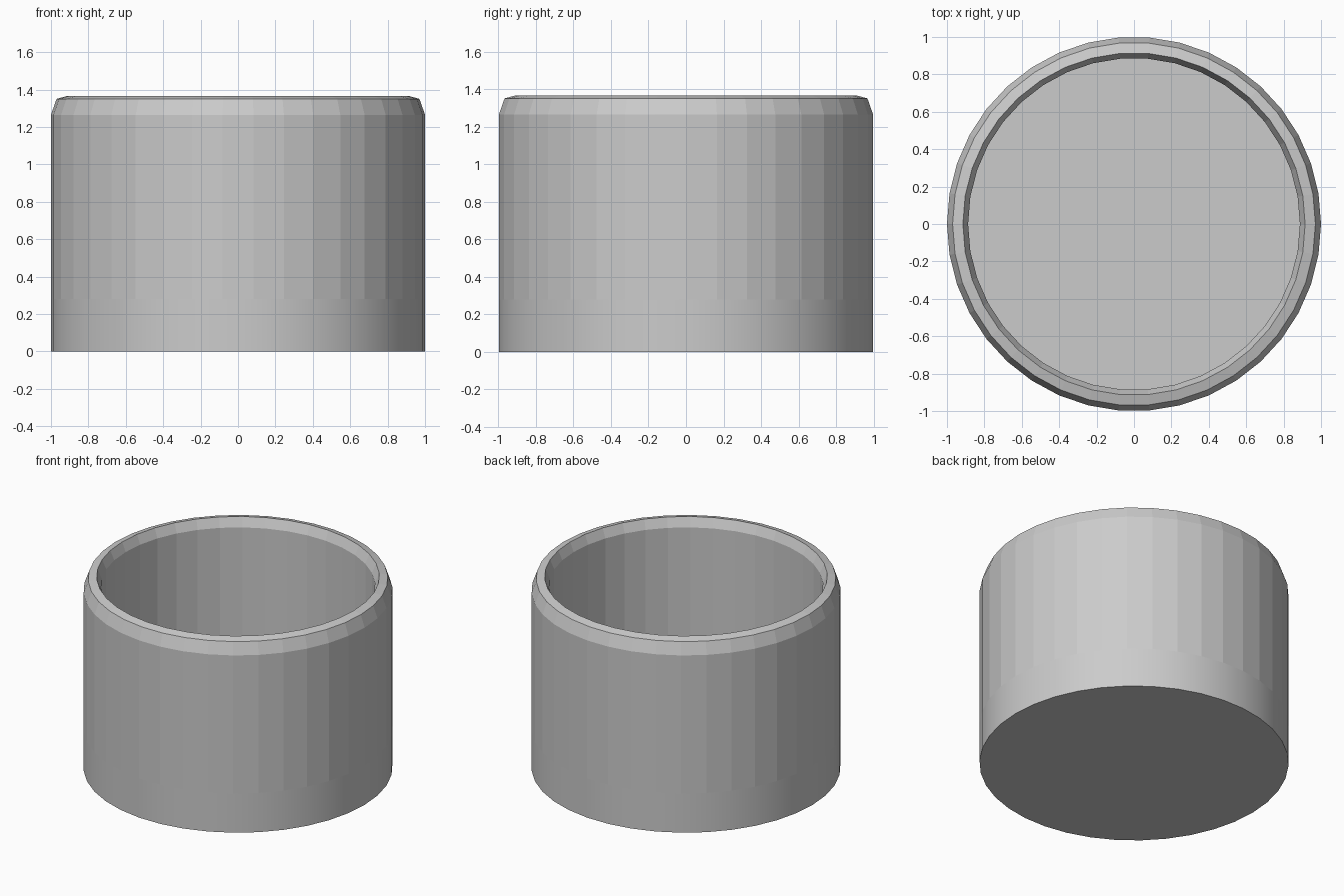
import bpy, bmesh
from math import cos, sin, tau

if "Cube" in bpy.data.objects:
    bpy.data.objects.remove(bpy.data.objects["Cube"])

SIDES = 38
BASE_TOP = 0.28

# Cup profile (radius, height): foot, outer wall, bevelled lip, inner wall, floor
profile = [(1.0, 0.0), (1.0, BASE_TOP), (1.0, 1.265), (0.97, 1.35),
           (0.915, 1.365), (0.887, 1.30), (0.887, BASE_TOP)]

bm = bmesh.new()
rings = [[bm.verts.new((r * cos(tau * i / SIDES), r * sin(tau * i / SIDES), z))
          for i in range(SIDES)] for r, z in profile]

# Walls: only the base band is smooth, everything above is faceted
for level, (low, high) in enumerate(zip(rings, rings[1:])):
    for i in range(SIDES):
        j = (i + 1) % SIDES
        face = bm.faces.new((low[i], low[j], high[j], high[i]))
        face.smooth = level == 0

# Underside and inner floor
bm.faces.new(rings[0][::-1])
bm.faces.new(rings[-1])

mesh = bpy.data.meshes.new("cup")
bm.to_mesh(mesh)
bm.free()
bpy.context.collection.objects.link(bpy.data.objects.new("cup", mesh))
